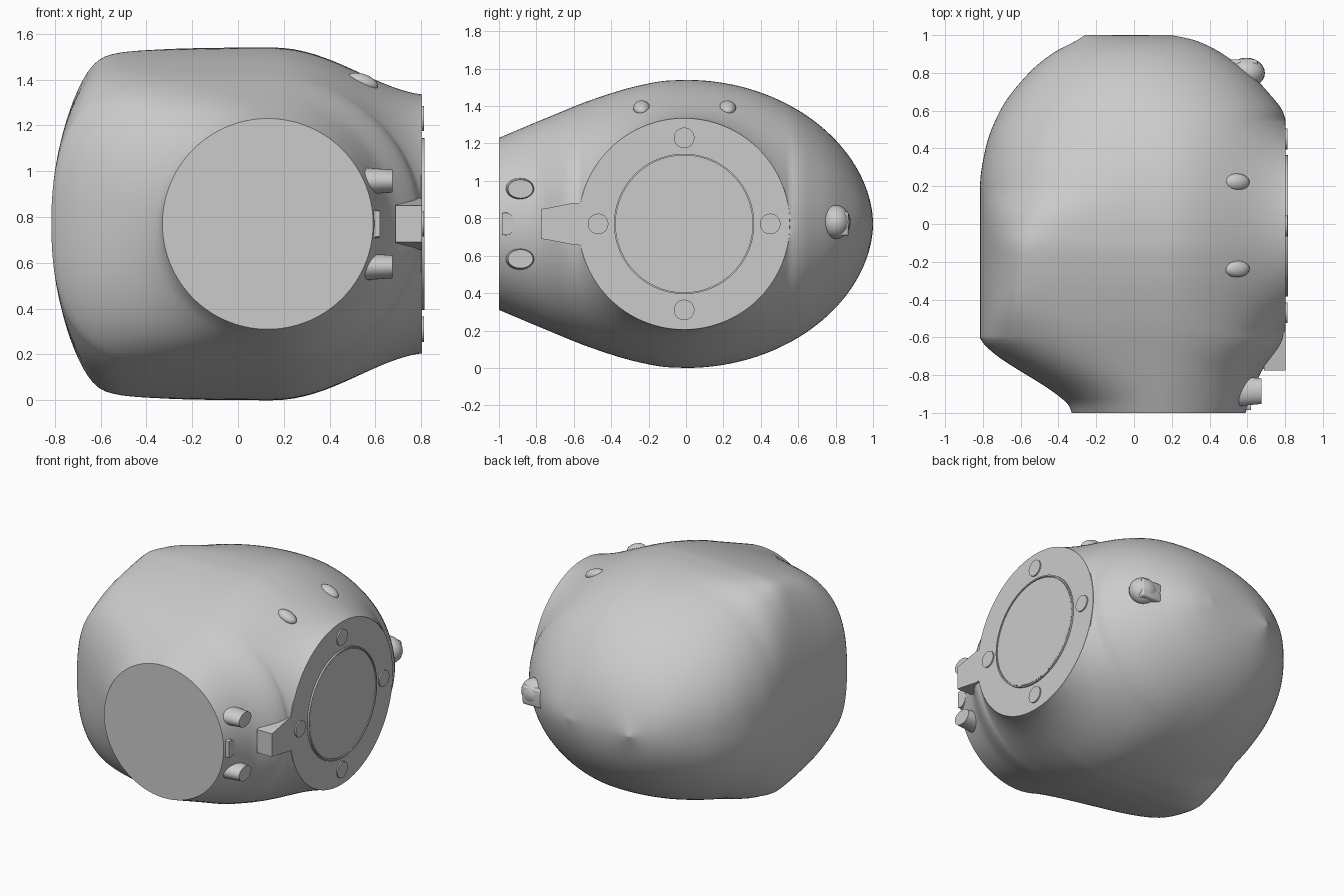
import bpy, bmesh
from math import sin, cos, pi, sqrt
from mathutils import Matrix, Vector

if "Cube" in bpy.data.objects:
    bpy.data.objects.remove(bpy.data.objects["Cube"])

ZC = 0.77          # height of the horizontal symmetry plane
DISC_R = 0.565     # radius of the right-hand mounting face


def finish(name, bm, angle=35):
    bmesh.ops.recalc_face_normals(bm, faces=bm.faces)
    me = bpy.data.meshes.new(name)
    bm.to_mesh(me)
    bm.free()
    ob = bpy.data.objects.new(name, me)
    bpy.context.collection.objects.link(ob)
    bpy.ops.object.select_all(action='DESELECT')
    bpy.context.view_layer.objects.active = ob
    ob.select_set(True)
    bpy.ops.object.shade_smooth_by_angle(angle=angle * pi / 180)
    return ob


def curve(table, t):
    """Monotone cubic interpolation through (t, value) pairs."""
    n = len(table)
    d = [(table[i + 1][1] - table[i][1]) / (table[i + 1][0] - table[i][0]) for i in range(n - 1)]

    def slope(i):
        if i == 0 or i == n - 1:
            return d[min(i, n - 2)]
        a, b = d[i - 1], d[i]
        return 2 * a * b / (a + b) if a * b > 0 else 0
    for i in range(n - 1):
        if t <= table[i + 1][0] or i == n - 2:
            w = table[i + 1][0] - table[i][0]
            u = min(max((t - table[i][0]) / w, 0), 1)
            return ((2*u**3 - 3*u*u + 1) * table[i][1] + (u**3 - 2*u*u + u) * w * slope(i)
                    + (3*u*u - 2*u**3) * table[i + 1][1] + (u**3 - u*u) * w * slope(i + 1))


# Body profiles along y: left limit, right limit, front half-height, left squareness, middle, left bow
LEFT = [(-1, -.33), (-.96, -.345), (-.91, -.4), (-.64, -.79), (-.6, -.815), (.2, -.815), (.4, -.786),
        (.6, -.709), (.8, -.556), (.9, -.436), (.98, -.29), (1, -.26)]
RIGHT = [(-1, .59), (-.8, .665), (-.58, .8), (.55, .8), (.72, .69), (.88, .5), (.97, .33), (1, .2)]
HEIGHT = [(-1, .46), (-.75, .565), (-.5, .665), (-.25, .74), (-.1, .766), (0, .77)]
SQUARE = [(-1, 2), (-.9, 2.3), (-.62, 4.3), (-.35, 9), (-.15, 10), (0, 6), (.2, 3.1), (.5, 2.4), (1, 2)]
MIDDLE = [(-1, .13), (-.3, .15), (.3, .15), (1, 0)]
BOW = [(-1, 0), (-.9, .05), (-.62, .25), (-.3, .31), (.1, .28), (.5, .05), (1, 0)]


def half_section(y, n=22):
    """Upper half outline in (x, height), running from left limit to right limit."""
    xl, xr, xc = curve(LEFT, y), curve(RIGHT, y), curve(MIDDLE, y)
    h = curve(HEIGHT, y) if y < 0 else .77 * max(0, 1 - y * y) ** .53
    e = 2 / curve(SQUARE, y)
    bow = curve(BOW, y)
    c2 = max(0, DISC_R ** 2 - (y + .01) ** 2)      # squared chord of the mounting face
    pts = []
    for i in range(2 * n):
        # walk the end wall first, then the top, with even spacing on both
        a = i / (2 * n) * pi / 2
        u, v = cos(a), sin(a)
        r = (u ** (2 / e) + v ** (2 / e)) ** (-e / 2)
        u, v = u * r, v * r
        z = h * v
        # the wall leans inward and the top drops slightly towards the left
        pts.append((xc + (xl - xc) * u + bow * z * z * u ** 4, z * (1 - .1 * bow * u * u)))
    w = .8 * c2 / DISC_R ** 2
    for i in range(n + 1):
        t = sin(i / n * pi / 2)
        g = (1 - w) * (1 - t * t) + w * (.5 + .5 * cos(pi * t))
        pts.append((xc + (xr - xc) * t, sqrt(max(0, c2 + (h * h - c2) * g))))
    return pts


# Main body: lofted sections
ys = [-1 + .98 * i / 40 for i in range(41)] + [sin(i / 44 * pi / 2) for i in range(45)]
ys = sorted(ys + [-.6, -.64, -.58, .55])
bm = bmesh.new()
loops = []
for y in ys:
    half = half_section(y)
    ring = half + [(x, -z) for x, z in reversed(half[1:])]
    loops.append([bm.verts.new((x, y, ZC + z)) for x, z in ring])
for a, b in zip(loops, loops[1:]):
    for i in range(len(a)):
        j = (i + 1) % len(a)
        bm.faces.new((a[i], a[j], b[j], b[i]))
bm.faces.new(loops[0])
bmesh.ops.remove_doubles(bm, verts=bm.verts, dist=.0005)
finish('body', bm, 40)


def lathe_x(name, profile, y, z, seg=64):
    """Spin an (x, radius) profile about an axis parallel to x."""
    bm = bmesh.new()
    rings = [[bm.verts.new((x, y + r * cos(2*pi*k/seg), z + r * sin(2*pi*k/seg))) for k in range(seg)]
             for x, r in profile]
    for a, b in zip(rings, rings[1:]):
        for k in range(seg):
            bm.faces.new((a[k], a[k - 1], b[k - 1], b[k]))
    bm.faces.new(rings[0])
    bm.faces.new(rings[-1])
    return finish(name, bm, 30)


def ellipsoid(name, loc, size, tilt=0):
    bm = bmesh.new()
    bmesh.ops.create_uvsphere(bm, u_segments=24, v_segments=14, radius=1)
    m = Matrix.Translation(loc) @ Matrix.Rotation(tilt, 4, 'Y') @ Matrix.Diagonal((*size, 1))
    bmesh.ops.transform(bm, matrix=m, verts=bm.verts)
    return finish(name, bm)


def peg(name, loc, r1, r2, depth, stretch, clip_y=None):
    """Short tapered stub along +x, stretched in y."""
    bm = bmesh.new()
    bmesh.ops.create_cone(bm, cap_ends=True, segments=32, radius1=r1, radius2=r2, depth=depth)
    m = Matrix.Translation(loc) @ Matrix.Diagonal((1, stretch, 1, 1)) @ Matrix.Rotation(pi / 2, 4, 'Y')
    bmesh.ops.transform(bm, matrix=m, verts=bm.verts)
    if clip_y is not None:
        bmesh.ops.bisect_plane(bm, geom=bm.verts[:] + bm.edges[:] + bm.faces[:],
                               plane_co=(0, clip_y, 0), plane_no=(0, -1, 0), clear_outer=True)
        bmesh.ops.holes_fill(bm, edges=[e for e in bm.edges if e.is_boundary])
    return finish(name, bm)


# Right mounting face, raised centre disc with rim, and four bolts
lathe_x('mounting_face', [(.6, .6), (.72, .578), (.803, DISC_R)], -.01, ZC, 96)
lathe_x('centre_disc', [(.79, .375), (.815, .375), (.815, .366), (.806, .366), (.806, .361), (.812, .361)],
        -.01, ZC, 96)
for k in range(4):
    a = k * pi / 2
    lathe_x('bolt', [(.79, .055), (.812, .055)], -.01 + .46 * cos(a), ZC + .46 * sin(a), 32)

# Tapered tab on the front edge of the mounting face
bm = bmesh.new()
outline = [(-.5, .115), (-.6, .112), (-.735, .086), (-.775, .08)]
outline += [(y, -z) for y, z in reversed(outline)]
face = bm.faces.new([bm.verts.new((.803, y, ZC + z)) for y, z in outline])
ext = bmesh.ops.extrude_face_region(bm, geom=[face])
bmesh.ops.translate(bm, vec=(-.115, 0, 0), verts=[v for v in ext['geom'] if isinstance(v, bmesh.types.BMVert)])
finish('tab', bm, 25)

# Front corner stubs and the clipped middle one
for s in (1, -1):
    peg('front_stub', Vector((.59, -.885, ZC + s * .187)), .062, .05, .17, 1.35)
peg('middle_stub', Vector((.565, -.965, ZC)), .065, .06, .11, .85, -.985)

# Small studs on the upper right shoulder
for y in (.222, -.237):
    ellipsoid('shoulder_stud', (.545, y, 1.39), (.07, .045, .034), .35)

# Rear right knob with its flat-sided block
ellipsoid('rear_knob', (.595, .8, .78), (.098, .08, .09))
bm = bmesh.new()
bmesh.ops.create_cube(bm, size=1)
bmesh.ops.transform(bm, matrix=Matrix.Translation((.575, .83, .77)) @ Matrix.Diagonal((.16, .08, .13, 1)),
                    verts=bm.verts)
bmesh.ops.bevel(bm, geom=bm.edges[:], offset=.015, segments=3, affect='EDGES', profile=.5)
finish('rear_block', bm)
